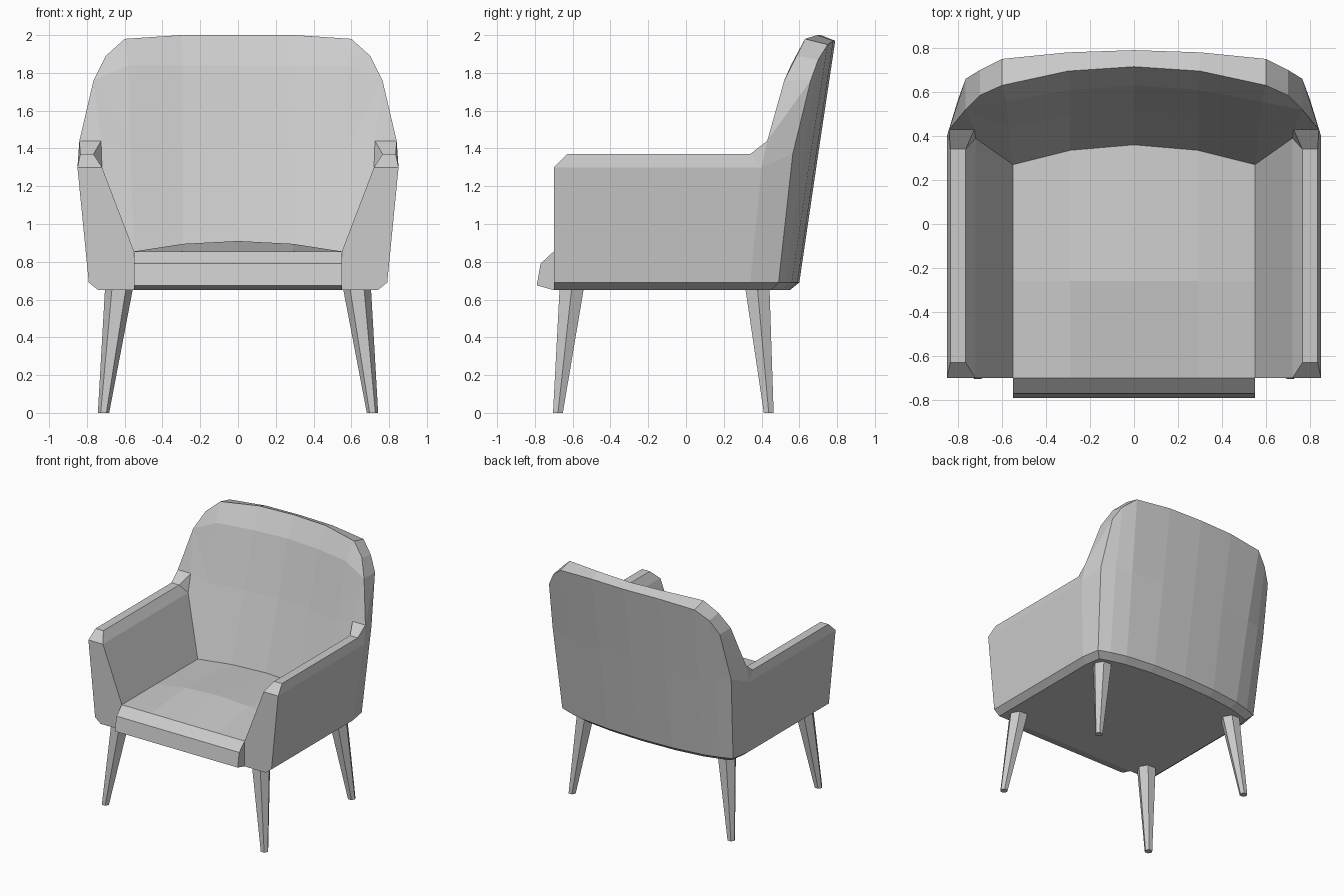
import bpy
import bmesh
import math
from mathutils import Vector

default_cube = bpy.data.objects.get("Cube")
if default_cube:
    bpy.data.objects.remove(default_cube, do_unlink=True)

grey = bpy.data.materials.new("plain grey")
grey.use_nodes = True
grey.diffuse_color = (.6, .6, .6, 1)
grey.node_tree.nodes["Principled BSDF"].inputs["Base Color"].default_value = (.6, .6, .6, 1)


def build_object(name, faces, symmetric=False, flip=False):
    """Turn a list of faces (each a list of points) into one welded object."""
    bm = bmesh.new()
    sides = (1, -1) if symmetric else ((-1,) if flip else (1,))
    for side in sides:
        for face in faces:
            corners = [bm.verts.new((x * side, y, z)) for x, y, z in face]
            bm.faces.new(corners)
    bmesh.ops.remove_doubles(bm, verts=bm.verts[:], dist=.0005)
    bmesh.ops.recalc_face_normals(bm, faces=bm.faces[:])
    mesh = bpy.data.meshes.new(name)
    bm.to_mesh(mesh)
    bm.free()
    mesh.materials.append(grey)
    obj = bpy.data.objects.new(name, mesh)
    bpy.context.scene.collection.objects.link(obj)
    return obj


def skin(rows):
    """Quads between neighbouring rows of points."""
    faces = []
    for lower, upper in zip(rows, rows[1:]):
        for i in range(len(lower) - 1):
            faces.append([lower[i], lower[i + 1], upper[i + 1], upper[i]])
    return faces


def level(points, z):
    return [(x, y, z) for x, y in points]


# Points shared by neighbouring parts
shoulder_out = (.84, .43, 1.44)
shoulder_in = (.725, .43, 1.44)
wall_top = (.72, .39, 1.30)
seat_back = level([(0, .36), (.29, .335), (.55, .27)], .855)
under_edge = level([(0, .55), (.29, .54), (.52, .51), (.63, .48), (.72, .45), (.74, .32)], .65)

# Backrest: outer shell from the underside up to the rim
hem = level([(0, .60), (.29, .59), (.54, .56), (.67, .525), (.765, .49), (.79, .34)], .69)
waist = level([(0, .70), (.29, .69), (.57, .66), (.70, .62), (.80, .565)], 1.37)
waist.append((.85, .40, 1.30))
outer_rim = [(0, .79, 1.97), (.3, .78, 1.97), (.6, .75, 1.95),
             (.70, .70, 1.87), (.765, .66, 1.76), shoulder_out]
inner_rim = [(0, .715, 2), (.3, .695, 2), (.6, .63, 1.98),
             (.70, .585, 1.89), (.765, .52, 1.76), shoulder_out]
back_faces = skin([under_edge, hem, waist, outer_rim])

# Backrest: rim band and the padded inside
back_faces += skin([outer_rim[:5], inner_rim[:5]])
back_faces.append([outer_rim[4], shoulder_out, inner_rim[4]])
lumbar = level([(0, .515), (.29, .495), (.57, .44)], 1.40)
crease = level([(0, .63), (.29, .61), (.58, .555)], 1.84)
back_faces += skin([seat_back, lumbar, crease, inner_rim[:3]])
back_faces += [
    [seat_back[2], wall_top, shoulder_in, lumbar[2]],
    [lumbar[2], shoulder_in, inner_rim[4]],
    [shoulder_in, shoulder_out, inner_rim[4]],
    [lumbar[2], inner_rim[4], crease[2]],
    [crease[2], inner_rim[4], inner_rim[3]],
    [crease[2], inner_rim[3], inner_rim[2]],
]
build_object("backrest", back_faces, symmetric=True)

# Seat: rounded front lip, gentle crown and the flat underside
seat_columns = []
for x, crown, rear in ((0, .055, .36), (.29, .04, .335), (.55, 0, .27)):
    profile = [(-.70, .65), (-.79, .675), (-.77, .79), (-.70, .855),
               (-.26, .855 + crown), (rear, .855)]
    seat_columns.append([(x, y, z) for y, z in profile])
seat_faces = skin(seat_columns)
seat_faces.append(seat_columns[2][:4])
seat_faces.append(under_edge + [(.55, .27, .65)] + [col[0] for col in reversed(seat_columns)])
build_object("seat", seat_faces, symmetric=True)

# Arms: one cross-section run from front to back, blended into the shoulder
section = [(.55, .65), (.74, .65), (.79, .69), (.85, 1.30),
           (.835, 1.37), (.765, 1.37), (.72, 1.30), (.55, .855)]
front_y = [-.70] * 4 + [-.63] * 2 + [-.70] * 2
rear_y = [.27, .32, .34, .40, .34, .34, .39, .27]
front = [(x, y, z) for (x, z), y in zip(section, front_y)]
rear = [(x, y, z) for (x, z), y in zip(section, rear_y)]
arm_faces = skin([front, rear])
arm_faces += [
    front[:4] + front[6:],
    front[3:7],
    [rear[4], rear[5], shoulder_in, shoulder_out],
    [rear[3], rear[4], shoulder_out],
    [rear[5], rear[6], shoulder_in],
]
build_object("left_arm", arm_faces)
build_object("right_arm", arm_faces, flip=True)


# Legs: tapered six-sided posts, splayed outward
def hexagon(centre, radius):
    return [Vector(centre) + Vector((radius * math.cos(i * math.pi / 3),
                                     radius * math.sin(i * math.pi / 3), 0))
            for i in range(6)]


for place, top_y, foot_y in (("front", -.605, -.678), ("back", .378, .438)):
    top = hexagon((.63, top_y, .66), .074)
    foot = hexagon((.712, foot_y, 0), .03)
    leg_faces = skin([foot + foot[:1], top + top[:1]]) + [foot, top]
    build_object("left_" + place + "_leg", leg_faces)
    build_object("right_" + place + "_leg", leg_faces, flip=True)
